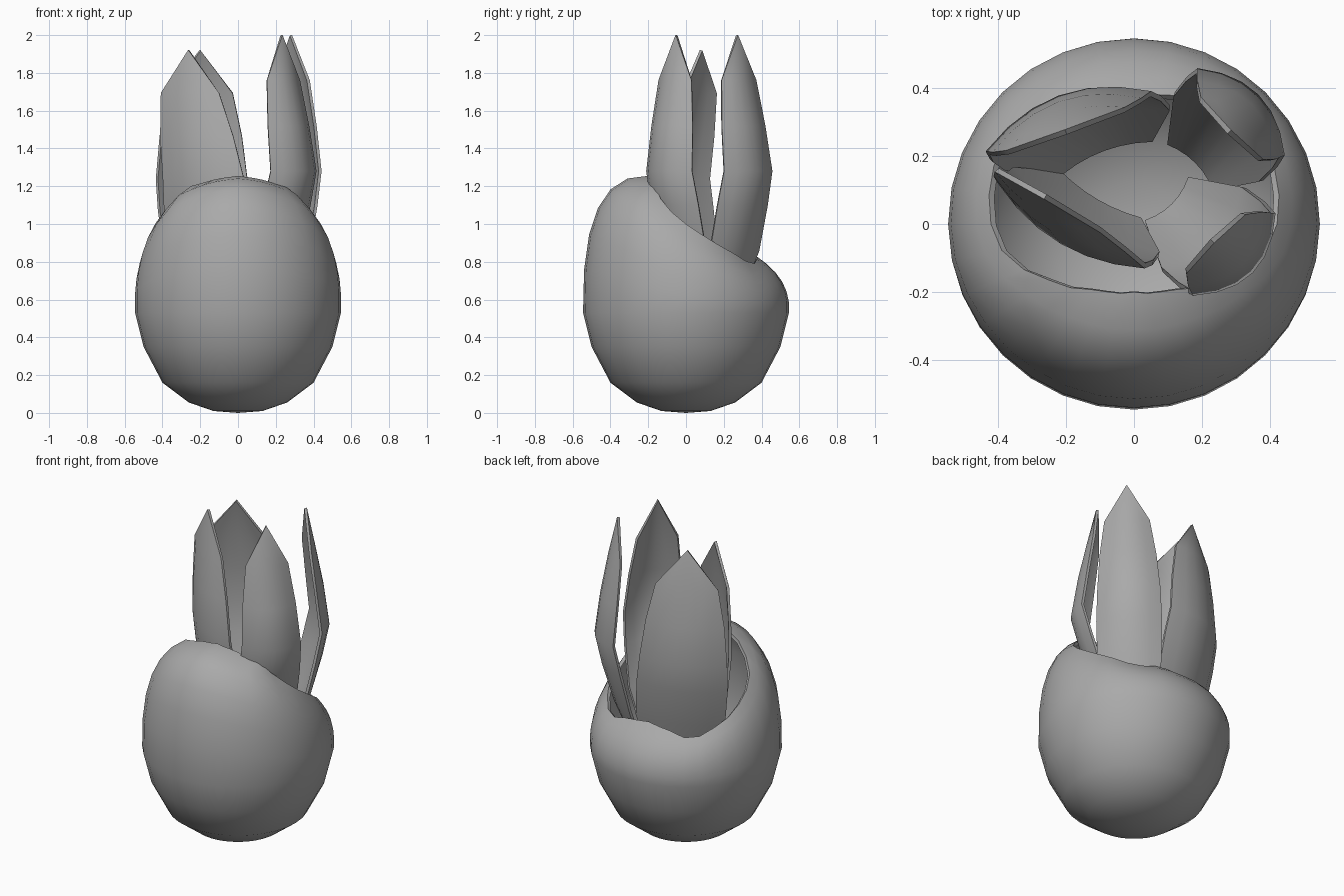
import bpy
import bmesh
from math import sin, cos, pi, radians
from mathutils import Vector

cube = bpy.data.objects.get("Cube")
if cube:
    bpy.data.objects.remove(cube, do_unlink=True)

grey = bpy.data.materials.new("plain grey")
grey.use_nodes = True
grey.diffuse_color = (0.4, 0.4, 0.4, 1)
grey.node_tree.nodes["Principled BSDF"].inputs["Base Color"].default_value = grey.diffuse_color


def sheet(name, rows, thickness, offset, closed=False):
    """Skin rows of points, then give the sheet a thickness."""
    bm = bmesh.new()
    grid = [[bm.verts.new(point) for point in row] for row in rows]
    for low, high in zip(grid, grid[1:]):
        count = len(low)
        for i in range(count if closed else count - 1):
            j = (i + 1) % count
            bm.faces.new((low[i], low[j], high[j], high[i]))
    bmesh.ops.remove_doubles(bm, verts=bm.verts, dist=0.001)
    mesh = bpy.data.meshes.new(name)
    bm.to_mesh(mesh)
    bm.free()
    mesh.materials.append(grey)
    obj = bpy.data.objects.new(name, mesh)
    bpy.context.collection.objects.link(obj)
    bpy.ops.object.select_all(action='DESELECT')
    obj.select_set(True)
    bpy.context.view_layer.objects.active = obj
    solid = obj.modifiers.new("thickness", 'SOLIDIFY')
    solid.thickness = thickness
    solid.offset = offset
    bpy.ops.object.modifier_apply(modifier=solid.name)
    bpy.ops.object.shade_smooth_by_angle(angle=radians(40))
    return obj


# Rim of the bowl: angle from the front, radius, height
RIM = [(0, .2, 1.255), (30, .22, 1.24), (57, .3, 1.2), (76, .39, 1.08), (90, .42, 1),
       (110, .445, .9), (141, .45, .78), (160, .4, .82), (180, .37, .83)]


def rim_at(angle):
    for (a, r, z), (b, s, w) in zip(RIM, RIM[1:]):
        if angle <= b:
            f = (angle - a) / (b - a)
            return Vector((r + (s - r) * f, z + (w - z) * f))


# Bowl: round bottom rings, then walls curving in to the rim
SEGMENTS = 32
BOTTOM = [(0, 0), (.13, .01), (.26, .055), (.4, .16), (.5, .35)]
WALL_STEPS = 6


def bowl_profile(angle):
    belly = Vector((.545, .53))
    rim = rim_at(angle)
    lift = .6 + .43 * max(0, cos(radians(angle)))
    bend = Vector((.56, belly.y + (rim.y - belly.y) * lift))
    points = [Vector(p) for p in BOTTOM]
    for i in range(WALL_STEPS + 1):
        t = i / WALL_STEPS
        points.append(belly * (1 - t) ** 2 + bend * 2 * t * (1 - t) + rim * t * t)
    return points


columns = []
for i in range(SEGMENTS):
    a = 2 * pi * i / SEGMENTS
    turn = 360 * i / SEGMENTS
    columns.append([(p.x * sin(a), -p.x * cos(a), p.y) for p in bowl_profile(min(turn, 360 - turn))])
sheet("bowl", list(zip(*columns)), .02, -1, closed=True)

# Leaf shape shared by all: height, width share, bulge share
LEAF = [(.25, .55, .3), (.55, 1, .8), (.75, 1.02, 1), (.9, .98, 1),
        (1.1, .88, .9), (1.3, .7, .6), (1.5, 0, 0)]
BASE_Z = .5
ACROSS = 6


def leaf(name, base, belly, tip, along, half_width, bulge, top):
    """A curved blade from base to tip; 'along' is its direction across."""
    base, belly, tip = Vector(base), Vector(belly), Vector(tip)
    side = Vector((cos(radians(along)), sin(radians(along))))
    out = Vector((side.y, -side.x))
    rows = []
    for height, wide, deep in LEAF:
        h = (height - .25) / 1.25
        if height < .9:
            centre = base.lerp(belly, ((height - .25) / .65) ** .8)
        else:
            centre = belly.lerp(tip, min(1, (height - .9) / .45))
        row = []
        for i in range(ACROSS + 1):
            s = 2 * i / ACROSS - 1
            p = centre + side * s * half_width * wide + out * bulge * deep * (1 - s * s)
            row.append((p.x, p.y, BASE_Z + h * (top - BASE_Z)))
        rows.append(row)
    return sheet(name, rows, .016, 0)


leaf("leaf_back_left", (.17, .17), (.31, .325), (.28, .27), 135, .18, .07, 2)
leaf("leaf_front_left", (.1, .07), (.29, -.085), (.23, -.05), 45, .17, .075, 2)
leaf("leaf_front_right", (-.1, .08), (-.18, 0), (-.26, .08), -30, .25, .06, 1.92)
leaf("leaf_back_right", (-.08, .2), (-.19, .295), (-.2, .27), 200, .26, .08, 1.92)
